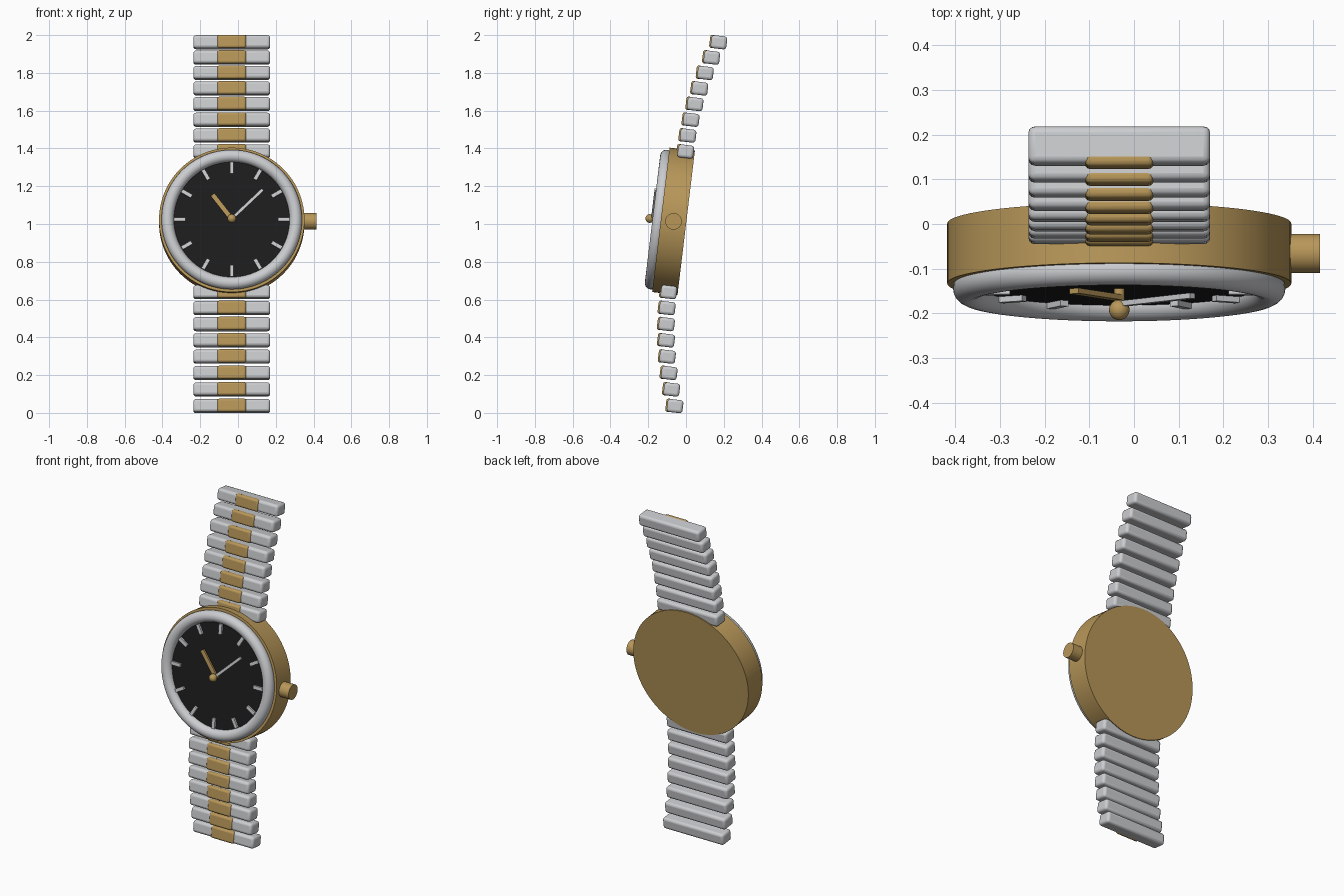
import bpy, math
from mathutils import Matrix

cube = bpy.data.objects.get("Cube")
if cube:
    bpy.data.objects.remove(cube, do_unlink=True)


def material(name, rgb):
    m = bpy.data.materials.new(name)
    m.use_nodes = True
    m.diffuse_color = (*rgb, 1)
    m.node_tree.nodes["Principled BSDF"].inputs["Base Color"].default_value = (*rgb, 1)
    return m


GOLD = material("warm gold", (0.48, 0.31, 0.10))
SILVER = material("brushed silver", (0.60, 0.61, 0.63))
BLACK = material("dial black", (0.012, 0.012, 0.012))

# The watch is built upright around its case centre, then leaned back as a whole
LEAN = Matrix.Translation((-0.033, -0.066, 1.014)) @ Matrix.Rotation(-0.12, 4, "X")
FACING = Matrix.Rotation(math.pi / 2, 4, "X")      # turns local z to the front


def finish(name, mat, placement, bevel=0.0, smooth=True):
    ob = bpy.context.object
    ob.name = name
    ob.data.materials.append(mat)
    if smooth:
        bpy.ops.object.shade_smooth_by_angle(angle=math.radians(35))
    if bevel:
        mod = ob.modifiers.new("rounded_edges", "BEVEL")
        mod.width = bevel
        mod.segments = 3
    ob.matrix_world = LEAN @ placement
    return ob


def disc(name, mat, radius, back, front, placement=FACING, sides=96):
    """Cylinder whose axis runs from back to front along the placement's z."""
    bpy.ops.mesh.primitive_cylinder_add(vertices=sides, radius=radius, depth=front - back)
    return finish(name, mat, placement @ Matrix.Translation((0, 0, (back + front) / 2)))


def block(name, mat, size, placement, bevel=0.0):
    bpy.ops.mesh.primitive_cube_add(size=1)
    bpy.context.object.data.transform(Matrix.Diagonal((*size, 1)))
    return finish(name, mat, placement, bevel, smooth=bevel > 0)


def dial_bar(name, mat, angle, inner, outer, width, back, front):
    """Bar on the dial, pointing outward at a clockwise angle from the top."""
    place = (FACING @ Matrix.Rotation(-angle, 4, "Z")
             @ Matrix.Translation((0, (inner + outer) / 2, (back + front) / 2)))
    return block(name, mat, (width, outer - inner, front - back), place)


# Case, dial and rounded bezel
disc("case", GOLD, 0.385, -0.0675, 0.0675)
disc("dial", BLACK, 0.325, 0.06, 0.08)
bpy.ops.mesh.primitive_torus_add(major_radius=0.339, minor_radius=0.033,
                                 major_segments=96, minor_segments=20)
finish("bezel", SILVER, FACING @ Matrix.Translation((0, 0, 0.079)))

# Crown on the side
disc("crown", GOLD, 0.044, 0.36, 0.449, Matrix.Rotation(math.pi / 2, 4, "Y"), 32)

# Hour markers
for hour in range(12):
    dial_bar(f"hour_marker_{hour + 1}", SILVER, math.tau * hour / 12,
             0.245, 0.305, 0.02, 0.075, 0.093)

# Hands and centre cap
dial_bar("hour_hand", GOLD, math.radians(-38), 0, 0.165, 0.025, 0.094, 0.106)
dial_bar("minute_hand", SILVER, math.radians(46.5), 0, 0.226, 0.016, 0.108, 0.12)
disc("hand_post", GOLD, 0.012, 0.07, 0.125, sides=24)
bpy.ops.mesh.primitive_uv_sphere_add(segments=24, ring_count=12, radius=0.023)
finish("centre_cap", GOLD, FACING @ Matrix.Translation((0, 0, 0.127)))

# Bracelet links, curving gently backward away from the case
for side, label in ((1, "upper"), (-1, "lower")):
    for i in range(8):
        back = 0.02 + 0.105 * (i / 7) ** 2
        spot = Matrix.Translation((0, back, side * (0.375 + 0.085 * i)))
        block(f"{label}_link_{i + 1}", SILVER, (0.407, 0.084, 0.069), spot, 0.015)
        block(f"{label}_link_inlay_{i + 1}", GOLD, (0.153, 0.03, 0.071),
              spot @ Matrix.Translation((0, -0.034, 0)), 0.012)
